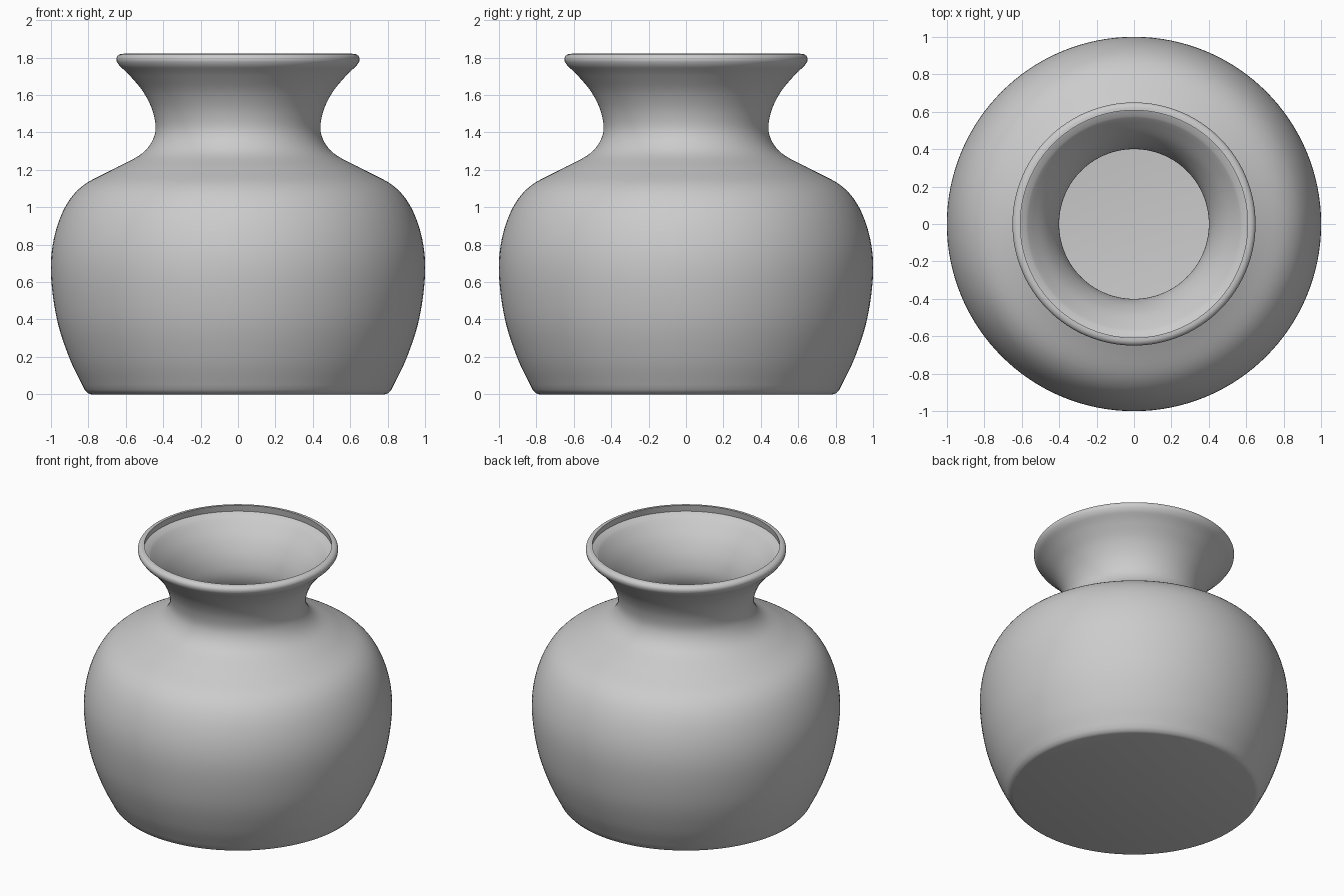
import bpy, bmesh, math
from mathutils import Vector

cube = bpy.data.objects.get("Cube")
if cube:
    bpy.data.objects.remove(cube, do_unlink=True)

WALL = 0.04
SIDES = 128

clay = bpy.data.materials.new("grey clay")
clay.use_nodes = True
colour = (0.6, 0.6, 0.6, 1)
clay.diffuse_color = colour
clay.node_tree.nodes["Principled BSDF"].inputs["Base Color"].default_value = colour


def smooth_path(points, steps=6):
    """Catmull-Rom curve through (radius, height) points."""
    p = [Vector(q) for q in points]
    p = [2 * p[0] - p[1]] + p + [2 * p[-1] - p[-2]]
    path = []
    for a, b, c, d in zip(p, p[1:], p[2:], p[3:]):
        for i in range(steps):
            t = i / steps
            path.append(0.5 * (2 * b + (c - a) * t + (2 * a - 5 * b + 4 * c - d) * t * t
                               + (3 * b - a - 3 * c + d) * t ** 3))
    return path + [p[-2]]


def inset_path(path, distance):
    """Shift a path sideways, towards the inside of the vessel."""
    shifted = []
    for i, q in enumerate(path):
        along = path[min(i + 1, len(path) - 1)] - path[max(i - 1, 0)]
        shifted.append(q + Vector((-along.y, along.x)).normalized() * distance)
    return shifted


# Outer wall: belly, shoulder, neck and flare
wall = smooth_path([(0.82, 0.025), (0.9, 0.19), (0.968, 0.4), (1.0, 0.64), (0.985, 0.83),
                    (0.925, 1.0), (0.83, 1.115), (0.665, 1.205), (0.51, 1.29),
                    (0.445, 1.39), (0.452, 1.5), (0.502, 1.61), (0.575, 1.7), (0.632, 1.755)])
# Foot edge and rounded lip
foot = [Vector(q) for q in [(0, 0), (0.785, 0), (0.803, 0.006)]]
lip = smooth_path([(0.648, 1.778), (0.65, 1.795), (0.643, 1.81), (0.628, 1.819), (0.608, 1.821)], 3)
lip_inside = [Vector((0.616, 1.775))]
# Hollow inside, ending in a flat floor
inside = [q for q in reversed(inset_path(wall, WALL)) if WALL < q.y < 1.76]
floor = [Vector((inside[-1].x - 0.01, WALL)), Vector((0, WALL))]
profile = foot + wall + lip + lip_inside + inside + floor

# Turn the profile round the vertical axis
bm = bmesh.new()
verts = [bm.verts.new((q.x, 0, q.y)) for q in profile]
edges = [bm.edges.new(pair) for pair in zip(verts, verts[1:])]
bmesh.ops.spin(bm, geom=verts + edges, axis=(0, 0, 1), cent=(0, 0, 0),
               angle=math.tau, steps=SIDES, use_duplicate=False)
bmesh.ops.remove_doubles(bm, verts=bm.verts, dist=0.0005)
bmesh.ops.recalc_face_normals(bm, faces=bm.faces)
mesh = bpy.data.meshes.new("vase")
bm.to_mesh(mesh)
bm.free()
mesh.materials.append(clay)
vase = bpy.data.objects.new("vase", mesh)
bpy.context.collection.objects.link(vase)

bpy.context.view_layer.objects.active = vase
vase.select_set(True)
bpy.ops.object.shade_smooth_by_angle(angle=math.radians(40))
